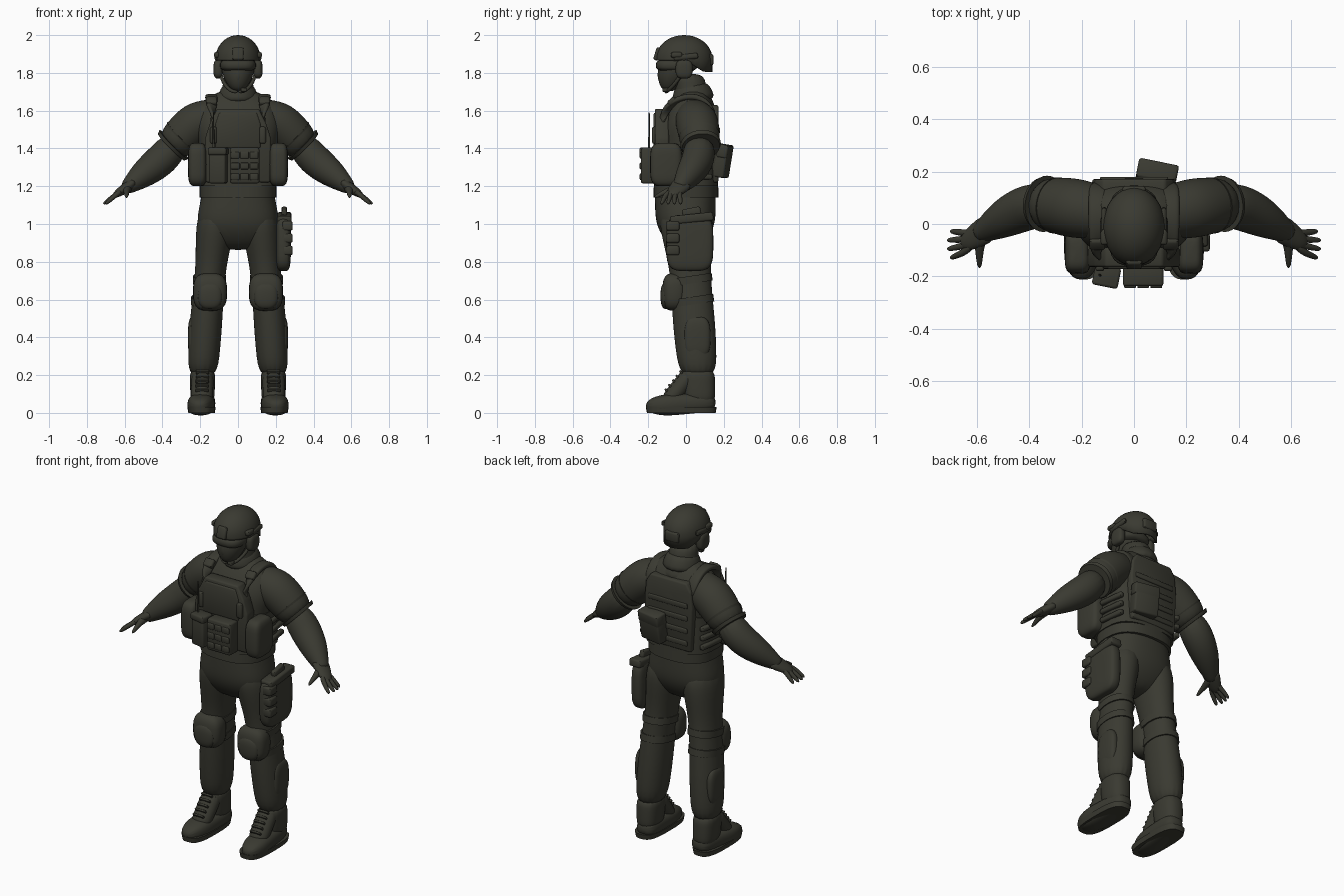
import bpy, bmesh, math
from mathutils import Vector, Matrix

cube = bpy.data.objects.get("Cube")
if cube:
    bpy.data.objects.remove(cube, do_unlink=True)

COLOUR = (.042, .042, .031, 1)
olive = bpy.data.materials.new("dark_olive")
olive.use_nodes = True
olive.diffuse_color = COLOUR
shader = olive.node_tree.nodes["Principled BSDF"]
shader.inputs["Base Color"].default_value = COLOUR
shader.inputs["Roughness"].default_value = .8

DEPTHWAYS, UPWARD = Vector((0, 1, 0)), Vector((0, 0, 1))


def finish(name, mesh_data, mirror=False, rounded=False):
    """Turn a bmesh into an object; mirrored parts gain a twin on the right."""
    bmesh.ops.recalc_face_normals(mesh_data, faces=mesh_data.faces)
    mesh = bpy.data.meshes.new(name)
    mesh_data.to_mesh(mesh)
    mesh_data.free()
    mesh.shade_smooth()
    if not rounded:
        mesh.set_sharp_from_angle(angle=.8)
    mesh.materials.append(olive)
    part = bpy.data.objects.new(name, mesh)
    bpy.context.scene.collection.objects.link(part)
    if rounded:
        smoothing = part.modifiers.new("Smooth", "SUBSURF")
        smoothing.levels = smoothing.render_levels = 2
    if mirror:
        part.modifiers.new("Other side", "MIRROR").use_mirror_merge = False
    return part


def power_curve(value, power):
    return math.copysign(abs(value) ** (2 / power), value)


def loft(name, centres, widths, depths, level, up, power, mirror, rounded):
    """Skin a row of superellipse rings, either level or square to the path."""
    mesh_data, loops, count = bmesh.new(), [], 16 if rounded else 32
    for i, centre in enumerate(centres):
        before, after = centres[max(i - 1, 0)], centres[min(i + 1, len(centres) - 1)]
        along = UPWARD if level else (after - before).normalized()
        across = up.cross(along).normalized()
        outward = along.cross(across)
        loop = []
        for k in range(count):
            angle = math.tau * k / count
            loop.append(mesh_data.verts.new(
                centre + across * widths[i] * power_curve(math.cos(angle), power)
                + outward * depths[i] * power_curve(math.sin(angle), power)))
        loops.append(loop)
    for lower, upper in zip(loops, loops[1:]):
        for k in range(count):
            following = (k + 1) % count
            mesh_data.faces.new((lower[k], lower[following], upper[following], upper[k]))
    mesh_data.faces.new(loops[0])
    mesh_data.faces.new(loops[-1])
    return finish(name, mesh_data, mirror, rounded)


def column(name, bottom, top, widths, ratios=(1, 1), power=2.5, bow=0, mirror=False, rounded=True):
    """Evenly spaced level rings, bowed sideways; the depth ratio blends upward."""
    steps = [i / (len(widths) - 1) for i in range(len(widths))]
    centres = [Vector(bottom).lerp(Vector(top), t) + Vector((bow * math.sin(math.pi * t), 0, 0)) for t in steps]
    depths = [w * (ratios[0] + (ratios[1] - ratios[0]) * t) for w, t in zip(widths, steps)]
    return loft(name, centres, widths, depths, True, DEPTHWAYS, power, mirror, rounded)


def tube(name, points, radii, ratio=1, up=DEPTHWAYS, power=2, mirror=True, rounded=True):
    return loft(name, [Vector(p) for p in points], radii, [r * ratio for r in radii],
                False, up, power, mirror, rounded)


def pod(name, centre, size, power=2, mirror=False):
    """Rounded solid between a ball and a block."""
    mesh_data = bmesh.new()
    bmesh.ops.create_uvsphere(mesh_data, u_segments=24, v_segments=16, radius=.5)
    for vert in mesh_data.verts:
        vert.co = Vector([c + s * power_curve(v * 2, power) / 2 for c, s, v in zip(centre, size, vert.co)])
    return finish(name, mesh_data, mirror)


def box(name, centre, size, mirror=False, bevel=.01, **turns):
    """Bevelled block turned about any of the X, Y and Z axes."""
    mesh_data = bmesh.new()
    bmesh.ops.create_cube(mesh_data, size=1)
    bmesh.ops.scale(mesh_data, vec=size, verts=mesh_data.verts)
    bmesh.ops.bevel(mesh_data, geom=mesh_data.edges[:], offset=bevel, segments=2, affect="EDGES", profile=.5)
    for axis, angle in turns.items():
        mesh_data.transform(Matrix.Rotation(angle, 4, axis))
    mesh_data.transform(Matrix.Translation(centre))
    return finish(name, mesh_data, mirror)


def panel(name, half_outline, front, back):
    """Symmetrical (x, z) outline extruded from front to back."""
    mesh_data = bmesh.new()
    outline = half_outline + [(-x, z) for x, z in reversed(half_outline)]
    face = mesh_data.faces.new([mesh_data.verts.new((x, front, z)) for x, z in outline])
    moved = bmesh.ops.extrude_face_region(mesh_data, geom=[face])["geom"]
    verts = [item for item in moved if isinstance(item, bmesh.types.BMVert)]
    bmesh.ops.translate(mesh_data, verts=verts, vec=DEPTHWAYS * (back - front))
    bmesh.ops.bevel(mesh_data, geom=mesh_data.edges[:], offset=.01, segments=2, affect="EDGES", profile=.5)
    return finish(name, mesh_data)


# Clothing on the trunk
column("shirt", (0, 0, 1.12), (0, .04, 1.72), (.2, .2, .2, .21, .24, .21, .1), (.86, .55))
column("trouser_seat", (0, 0, .86), (0, -.005, 1.2), (.1, .19, .222, .215, .2, .19), (.6, .87))
column("shirt_hem", (0, 0, 1.14), (0, 0, 1.21), (.203, .205), (.85, .83), rounded=False)

# Neck, head and face covering
column("neck", (0, .05, 1.6), (0, .01, 1.8), (.14, .1, .08, .08), (.9, 1.1), power=2)
tube("collar", [(0, .04, 1.64), (0, .035, 1.7), (0, .03, 1.75)], (.12, .1, .08), 1.05,
     up=Vector((0, .9, .3)), mirror=False)
column("head", (0, -.09, 1.7), (0, -.02, 1.92), (.03, .07, .09, .09, .08), (1.1, 1.1), power=2)
pod("mask_bridge", (0, -.13, 1.79), (.05, .04, .09))
pod("goggles", (0, -.05, 1.84), (.19, .22, .07), power=3)
box("microphone", (.03, -.11, 1.71), (.03, .03, .02), bevel=.004)

# Helmet: half dome with a rim that drops toward the back
dome = bmesh.new()
bmesh.ops.create_uvsphere(dome, u_segments=32, v_segments=20, radius=1)
bmesh.ops.delete(dome, geom=[v for v in dome.verts if v.co.z < -.01], context="VERTS")
bmesh.ops.scale(dome, vec=(.119, .15, .125), verts=dome.verts)
bmesh.ops.translate(dome, vec=(0, -.01, 1.875), verts=dome.verts)
rim = bmesh.ops.extrude_edge_only(dome, edges=[e for e in dome.edges if e.is_boundary])["geom"]
for item in rim:
    if isinstance(item, bmesh.types.BMVert):
        item.co.z -= .01 + .06 * min(1, max(0, item.co.y * 10))
helmet = finish("helmet", dome)
helmet.modifiers.new("Thickness", "SOLIDIFY").thickness = .01
box("helmet_mount", (0, -.15, 1.9), (.06, .03, .07), X=-.3)
box("helmet_back_box", (0, .13, 1.87), (.09, .03, .06))
box("helmet_rails", (.114, 0, 1.885), (.02, .13, .03), mirror=True, X=.1)
box("helmet_lights", (.112, -.05, 1.895), (.03, .06, .03), mirror=True)
pod("ear_cups", (.105, -.01, 1.82), (.05, .09, .1), power=3, mirror=True)
tube("chin_straps", [(.1, .01, 1.86), (.09, -.04, 1.76), (.04, -.1, 1.7), (0, -.11, 1.7)], [.01] * 4)

# Sleeves with bands and badge plates, then forearms
neck_side, shoulder, cuff = Vector((.06, .03, 1.58)), Vector((.22, .06, 1.54)), Vector((.36, .08, 1.4))
elbow, forearm, wrist = Vector((.4, .07, 1.34)), Vector((.5, .02, 1.265)), Vector((.58, -.03, 1.2))
tube("sleeves", [neck_side, neck_side.lerp(shoulder, .5), shoulder, shoulder.lerp(cuff, .6), cuff],
     (.09, .105, .118, .11, .09))
for place in (.55, .85):
    ends = [shoulder.lerp(cuff, place), shoulder.lerp(cuff, place + .1)]
    tube("sleeve_bands", ends, (.108, .1), rounded=False)
box("arm_badges", cuff + Vector((0, 0, .105)), (.08, .1, .02), mirror=True, Y=.85)
tube("forearms", [cuff.lerp(shoulder, .3), elbow, forearm, wrist, wrist.lerp(forearm, -.2)],
     (.08, .092, .078, .042, .035))

# Gloved hands with spread fingers
knuckles = Vector((.64, -.07, 1.16))
tube("palms", [wrist.lerp(forearm, .3), wrist, wrist.lerp(knuckles, .6), knuckles, knuckles.lerp(wrist, -.3)],
     (.03, .03, .025, .02, .01), 1.8)
for k in range(4):
    spread = DEPTHWAYS * (.035 - k * .023)
    tip = knuckles + spread * 1.5 + Vector((.08 - abs(k - 1.5) * .012, -.01, -.055))
    base = knuckles + spread
    tube("fingers", [base.lerp(wrist, .4), base, base.lerp(tip, .6), tip], (.014, .014, .012, .008))
tube("thumbs", [wrist, (.59, -.08, 1.18), (.59, -.12, 1.165), (.59, -.17, 1.14)],
     (.03, .02, .014, .008), up=UPWARD)

# Trouser legs with knee pads and straps
ankle, hip = Vector((.188, .065, .18)), Vector((.105, -.005, 1.1))
column("trouser_legs", ankle, hip, (.078, .087, .088, .083, .083, .104, .105), (1.25, 1.4),
       power=2.1, bow=.01, mirror=True)
pod("knee_pads", (.148, -.06, .64), (.18, .13, .2), power=3, mirror=True)
pod("knee_caps", (.148, -.105, .62), (.13, .06, .14), power=2.5, mirror=True)
for height in (.45, .57):
    middle = ankle.lerp(hip, height) + Vector((.01, 0, 0))
    lift = UPWARD * .02 + DEPTHWAYS * -.003
    tube("knee_straps", [middle - lift, middle + lift], (.088, .088), 1.3, power=2.2, rounded=False)
pod("calf_pockets", (.235, .06, .4), (.06, .14, .22), power=3, mirror=True)

# Boots: shaft, instep, foot, sole and laces
column("boot_shafts", (.188, .075, .04), (.188, .06, .24), (.06, .066, .068, .068), (1.3, 1.35), mirror=True)
heel, toe = Vector((.18, .16, .06)), Vector((.205, -.215, .035))
tube("boot_feet", [heel.lerp(toe, k / 5) for k in range(6)], (.05, .068, .07, .074, .07, .035),
     .8, up=UPWARD, power=2.6)
instep, tongue = Vector((.192, -.1, .05)), Vector((.187, .03, .21))
tube("boot_insteps", [instep, instep.lerp(tongue, .3), instep.lerp(tongue, .7), tongue], (.055, .06, .06, .06), .85)
column("boot_soles", (.193, -.025, 0), (.193, -.025, .03), (.07, .075), (2.6, 2.5),
       power=3, mirror=True, rounded=False)
for k in range(5):
    place = instep.lerp(tongue, .25 + k * .15) + Vector((0, -.037, .03))
    box("boot_laces", place, (.07, .02, .012), mirror=True, bevel=.003, X=-.9)

# Plate carrier
column("vest_band", (0, 0, 1.2), (0, 0, 1.42), (.21, .21), (.81, .78), power=3, rounded=False)
panel("vest_front", [(.17, 1.22), (.175, 1.45), (.15, 1.53), (.11, 1.61)], -.165, -.09)
panel("vest_front_flap", [(.12, 1.4), (.12, 1.53), (.1, 1.59)], -.172, -.15)
panel("vest_back", [(.15, 1.22), (.16, 1.48), (.15, 1.58), (.12, 1.63)], .09, .172)
for k in range(4):
    box("back_webbing", (0, .17, 1.27 + k * .075), (.26, .02, .03), bevel=.005)
tube("shoulder_straps", [(.13, -.13, 1.53), (.14, -.11, 1.61), (.14, -.04, 1.67), (.14, .06, 1.68),
                         (.14, .13, 1.63), (.13, .15, 1.54)], [.034] * 6, .5, up=Vector((0, .5, .9)), power=3)
box("shoulder_buckles", (.14, -.075, 1.65), (.06, .05, .03), mirror=True, X=.75)
box("chest_buckles", (.13, -.165, 1.47), (.035, .03, .09), mirror=True)
pod("side_pouches", (.215, -.105, 1.315), (.1, .17, .23), power=4, mirror=True)
for k in range(3):
    box("side_webbing", (.208, .06, 1.25 + k * .055), (.03, .16, .03), mirror=True, Z=.12)

# Front magazine pouches, radio with aerial and tilted rear pouch
box("magazine_carrier", (.035, -.195, 1.31), (.155, .085, .19))
for k in range(3):
    for row in range(3):
        box("magazine_tab", (k * .05 - .015, -.235, 1.25 + row * .057), (.045, .02, .035), bevel=.005)
box("radio_pouch", (-.105, -.195, 1.31), (.09, .075, .19), Z=-.2)
box("radio_flap", (-.105, -.2, 1.385), (.1, .08, .04), Z=-.2)
tube("aerial", [(-.13, -.195, 1.38), (-.13, -.195, 1.59)], (.006, .003), mirror=False, rounded=False)
box("rear_pouch", (.085, .19, 1.335), (.15, .075, .175), X=-.16, Z=-.2)
box("rear_pouch_flap", (.09, .205, 1.385), (.155, .06, .07), X=-.16, Z=-.2)

# Thigh holster with sidearm grip and pouches
pod("holster", (.24, .02, .9), (.08, .25, .3), power=4)
box("holster_lip", (.245, .03, 1.03), (.075, .23, .045), X=.1)
box("sidearm_grip", (.245, .03, 1.06), (.03, .1, .05), X=.2)
for k in range(3):
    box("holster_pouch", (.262, -.07, .86 + k * .065), (.055, .07, .05))
